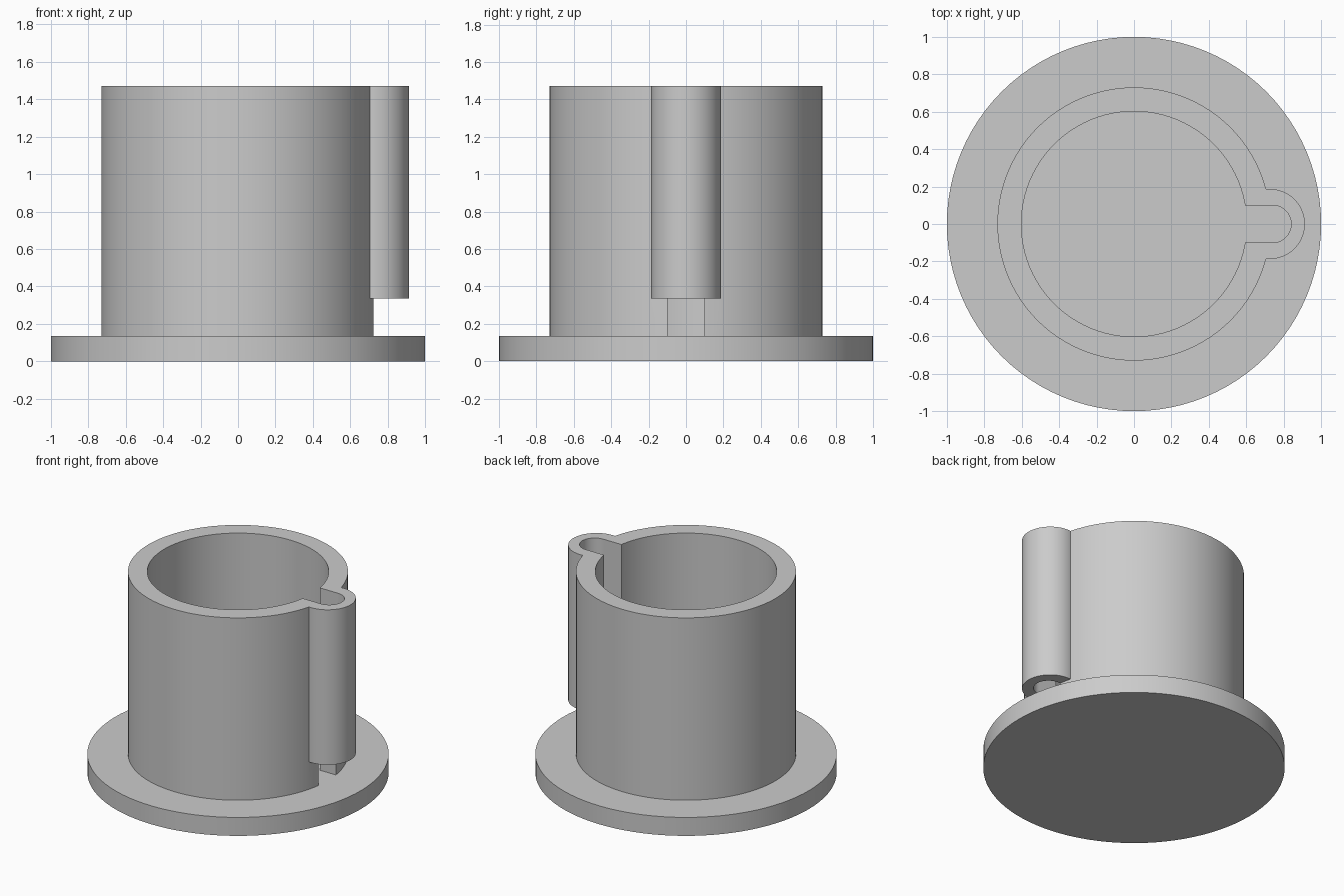
import bpy
import bmesh
from math import pi, sin, cos

cube = bpy.data.objects.get("Cube")
if cube:
    bpy.data.objects.remove(cube, do_unlink=True)

grey = bpy.data.materials.new("plain grey")
grey.use_nodes = True
colour = (0.6, 0.6, 0.6, 1)
grey.diffuse_color = colour
grey.node_tree.nodes["Principled BSDF"].inputs["Base Color"].default_value = colour

FLANGE_TOP, LOBE_BOTTOM, RIM = 0.135, 0.335, 1.47
SLOT_HALF = 0.1


def arc(radius, cx=0, start=0, sweep=2 * pi, steps=96):
    return [(cx + radius * cos(start + sweep * i / steps),
             radius * sin(start + sweep * i / steps)) for i in range(steps)]


def extrude(name, outline, bottom, top):
    """Solid prism from a closed outline in the ground plane."""
    bm = bmesh.new()
    face = bm.faces.new([bm.verts.new((x, y, bottom)) for x, y in outline])
    made = bmesh.ops.extrude_face_region(bm, geom=[face])["geom"]
    verts = [v for v in made if isinstance(v, bmesh.types.BMVert)]
    bmesh.ops.translate(bm, verts=verts, vec=(0, 0, top - bottom))
    bmesh.ops.recalc_face_normals(bm, faces=bm.faces)
    mesh = bpy.data.meshes.new(name)
    bm.to_mesh(mesh)
    bm.free()
    mesh.materials.append(grey)
    obj = bpy.data.objects.new(name, mesh)
    bpy.context.collection.objects.link(obj)
    return obj


def select(obj):
    bpy.ops.object.select_all(action="DESELECT")
    obj.select_set(True)
    bpy.context.view_layer.objects.active = obj


def combine(target, tool, operation):
    """Apply a boolean and discard the tool."""
    mod = target.modifiers.new("combine", "BOOLEAN")
    mod.operation, mod.solver, mod.object = operation, "EXACT", tool
    select(target)
    bpy.ops.object.modifier_apply(modifier=mod.name)
    bpy.data.objects.remove(tool, do_unlink=True)


# Solid round base
flange = extrude("base_flange", arc(1.0), 0, FLANGE_TOP)

# Tube wall with a rounded rib that stops short of the flange
wall = extrude("tube_wall", arc(0.73), FLANGE_TOP, RIM)
combine(wall, extrude("rib", arc(0.187, 0.726, steps=64), LOBE_BOTTOM, RIM), "UNION")

# Bore, then the round-ended keyway running through wall and rib
combine(wall, extrude("bore", arc(0.602), 0, RIM + 0.2), "DIFFERENCE")
keyway = arc(SLOT_HALF, 0.74, -pi / 2, pi, 32) + [(0.74, SLOT_HALF),
                                                  (0.4, SLOT_HALF), (0.4, -SLOT_HALF)]
combine(wall, extrude("keyway", keyway, 0, RIM + 0.2), "DIFFERENCE")

for part in (flange, wall):
    select(part)
    bpy.ops.object.shade_smooth_by_angle(angle=pi / 6)
